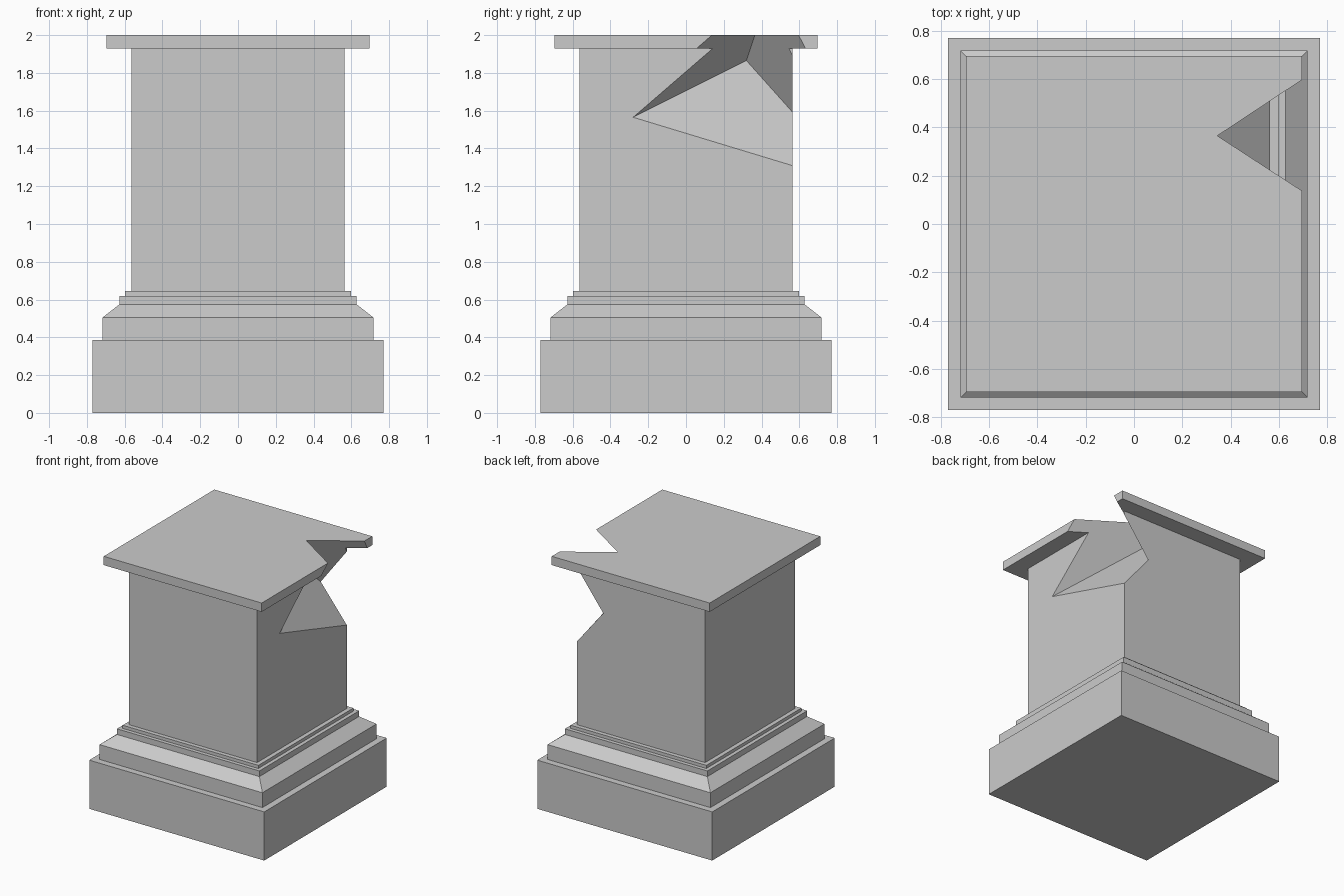
import bpy, bmesh
from mathutils import Vector

if "Cube" in bpy.data.objects:
    bpy.data.objects.remove(bpy.data.objects["Cube"])


def mesh_object(name, bm):
    bmesh.ops.recalc_face_normals(bm, faces=bm.faces)
    mesh = bpy.data.meshes.new(name)
    bm.to_mesh(mesh)
    bm.free()
    obj = bpy.data.objects.new(name, mesh)
    bpy.context.collection.objects.link(obj)
    return obj


def square_tower(name, profile):
    """Stack square rings given as (half width, height) and close the ends."""
    bm = bmesh.new()
    rings = [[bm.verts.new((sx * h, sy * h, z))
              for sx, sy in ((-1, -1), (1, -1), (1, 1), (-1, 1))]
             for h, z in profile]
    for low, high in zip(rings, rings[1:]):
        for i in range(4):
            j = (i + 1) % 4
            bm.faces.new((low[i], low[j], high[j], high[i]))
    bm.faces.new(rings[0][::-1])
    bm.faces.new(rings[-1])
    return mesh_object(name, bm)


# Stepped base with sloped moulding
square_tower("base", [
    (0.77, 0), (0.77, 0.387), (0.717, 0.387), (0.717, 0.505),
    (0.627, 0.575), (0.627, 0.62), (0.597, 0.62), (0.597, 0.645)])

# Shaft and top slab
shaft = square_tower("shaft", [(0.563, 0.645), (0.563, 1.93)])
slab = square_tower("top_slab", [(0.695, 1.93), (0.695, 2.0)])

# Broken corner: a three-sided wedge whose point lies inside the shaft
tip = Vector((0.174, 0.32, 1.865))
through = [Vector(p) for p in ((0.345, 0.365, 2.0),
                               (0.563, -0.28, 1.565),
                               (0.334, 0.563, 1.593))]
bm = bmesh.new()
a = bm.verts.new(tip)
b, c, d = [bm.verts.new(tip + (p - tip) * 8) for p in through]
for tri in ((a, b, c), (a, c, d), (a, d, b), (b, d, c)):
    bm.faces.new(tri)
cutter = mesh_object("break_cutter", bm)
cutter.hide_render = True

for part in (shaft, slab):
    mod = part.modifiers.new("break", 'BOOLEAN')
    mod.operation = 'DIFFERENCE'
    mod.solver = 'EXACT'
    mod.object = cutter
    bpy.context.view_layer.objects.active = part
    bpy.ops.object.modifier_apply(modifier=mod.name)
bpy.data.objects.remove(cutter)
